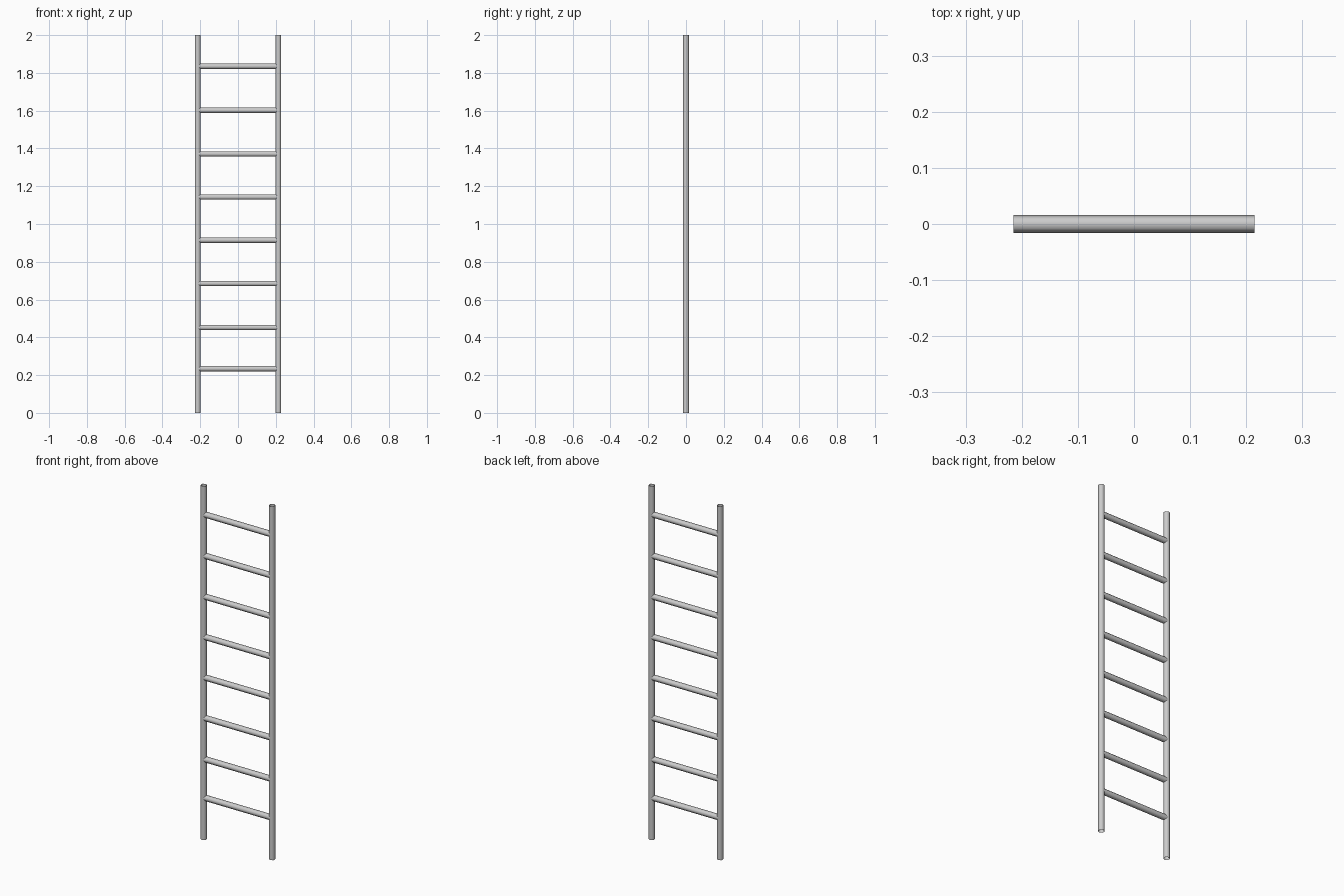
import bpy, bmesh
from math import sin, cos, pi
from mathutils import Vector

if "Cube" in bpy.data.objects:
    bpy.data.objects.remove(bpy.data.objects["Cube"])

SIDES = 6
RAIL_X = 0.2135
RUNG_HEIGHTS = [0.234, 0.452, 0.685, 0.914, 1.143, 1.371, 1.602, 1.835]


def hex_tube(name, start, end, radius, across):
    """Open six-sided tube from start to end, with corners pointing along y."""
    start, end, across = Vector(start), Vector(end), Vector(across)
    bm = bmesh.new()
    rings = []
    for centre in (start, end):
        ring = []
        for i in range(SIDES):
            a = 2 * pi * i / SIDES
            offset = Vector((0, cos(a), 0)) + across * sin(a)
            ring.append(bm.verts.new(centre + offset * radius))
        rings.append(ring)
    for i in range(SIDES):
        j = (i + 1) % SIDES
        bm.faces.new((rings[0][i], rings[0][j], rings[1][j], rings[1][i]))
    # make all faces point outward
    bm.normal_update()
    for f in bm.faces:
        mid = f.calc_center_median()
        axis = (end - start).normalized()
        outward = mid - start - axis * (mid - start).dot(axis)
        if f.normal.dot(outward) < 0:
            f.normal_flip()
    for f in bm.faces:
        f.smooth = True
    mesh = bpy.data.meshes.new(name)
    bm.to_mesh(mesh)
    bm.free()
    obj = bpy.data.objects.new(name, mesh)
    bpy.context.collection.objects.link(obj)
    return obj


# Side rails
for side, x in (("left", -RAIL_X), ("right", RAIL_X)):
    hex_tube(f"{side}_rail", (x, 0, 0), (x, 0, 2), 0.017, (1, 0, 0))

# Rungs, ending inside the rails
for n, z in enumerate(RUNG_HEIGHTS, 1):
    hex_tube(f"rung_{n}", (-0.2145, 0, z), (0.2145, 0, z), 0.016, (0, 0, 1))
